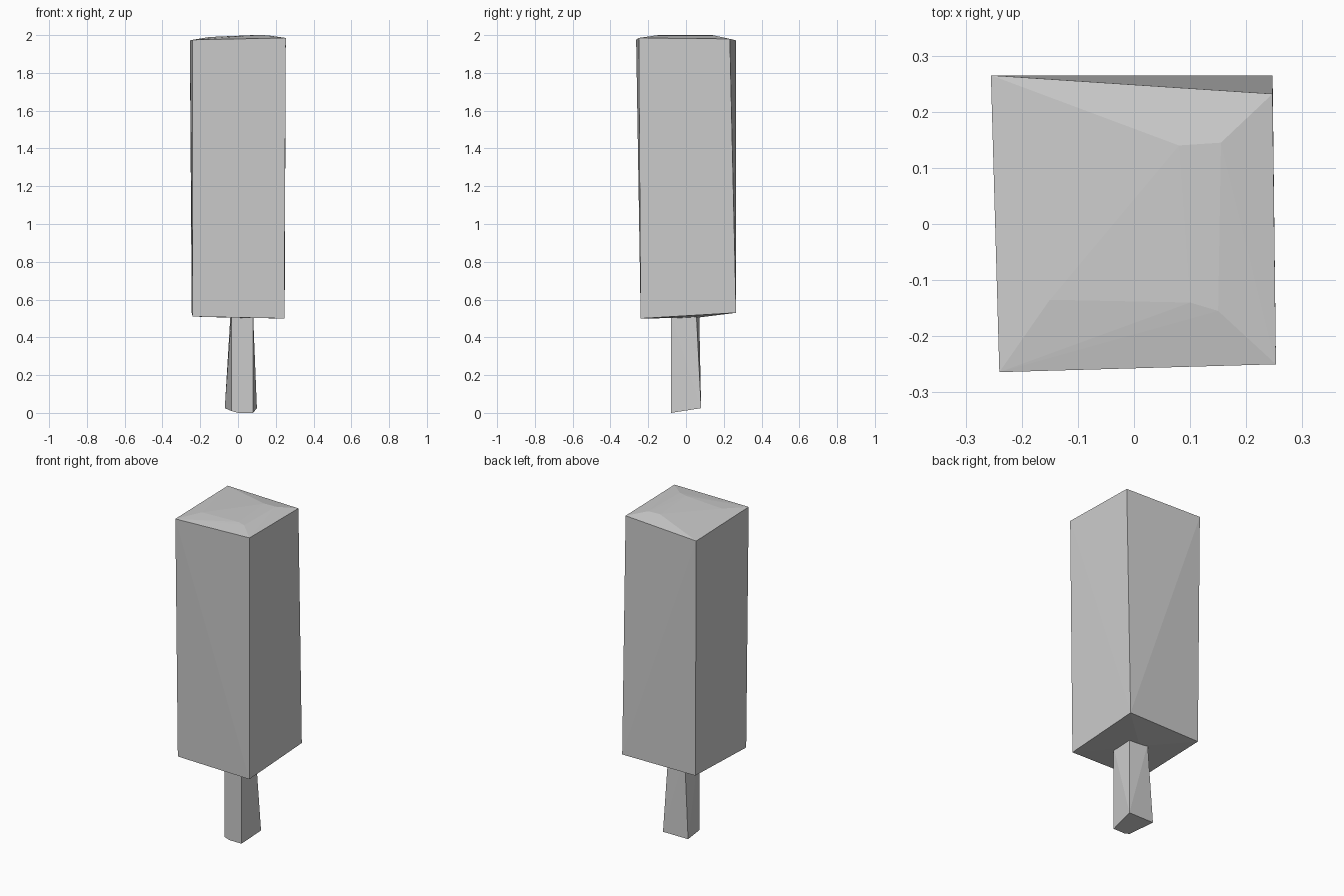
import bpy
import bmesh

cube = bpy.data.objects.get("Cube")
if cube:
    bpy.data.objects.remove(cube, do_unlink=True)

# Single plain grey
grey = bpy.data.materials.new("plain_grey")
grey.use_nodes = True
colour = (0.6, 0.6, 0.6, 1)
grey.diffuse_color = colour
grey.node_tree.nodes["Principled BSDF"].inputs["Base Color"].default_value = colour


def faceted_block(name, corners):
    """Flat-faced block wrapped around its corner points."""
    bm = bmesh.new()
    for co in corners:
        bm.verts.new(co)
    bmesh.ops.convex_hull(bm, input=bm.verts)
    bmesh.ops.recalc_face_normals(bm, faces=bm.faces)
    mesh = bpy.data.meshes.new(name)
    bm.to_mesh(mesh)
    bm.free()
    mesh.materials.append(grey)
    obj = bpy.data.objects.new(name, mesh)
    bpy.context.collection.objects.link(obj)
    return obj


# Tall block: slightly skewed bottom and top corners, then the low crown
block_bottom = [(-0.24, -0.24, 0.51), (0.245, -0.24, 0.5),
                (0.247, 0.265, 0.53), (-0.245, 0.26, 0.53), (0, 0.05, 0.503)]
block_top = [(-0.24, -0.264, 1.975), (0.253, -0.25, 1.985),
             (0.247, 0.232, 1.98), (-0.255, 0.265, 1.972)]
block_crown = [(-0.15, -0.135, 1.99), (0.1, -0.14, 2), (0.15, -0.155, 1.999),
               (0.155, 0.145, 1.999), (0.08, 0.14, 2)]
faceted_block("tall_block", block_bottom + block_top + block_crown)

# Handle: flares towards its lower end and runs a little into the block
handle_bottom = [(-0.035, -0.08, 0.01), (0, -0.08, 0), (0.08, -0.08, 0),
                 (0.1, 0.08, 0.025), (-0.07, 0.08, 0.025)]
handle_top = [(-0.035, -0.08, 0.52), (0.08, -0.08, 0.52),
              (0.08, 0.055, 0.52), (-0.04, 0.07, 0.52)]
faceted_block("handle", handle_bottom + handle_top)
